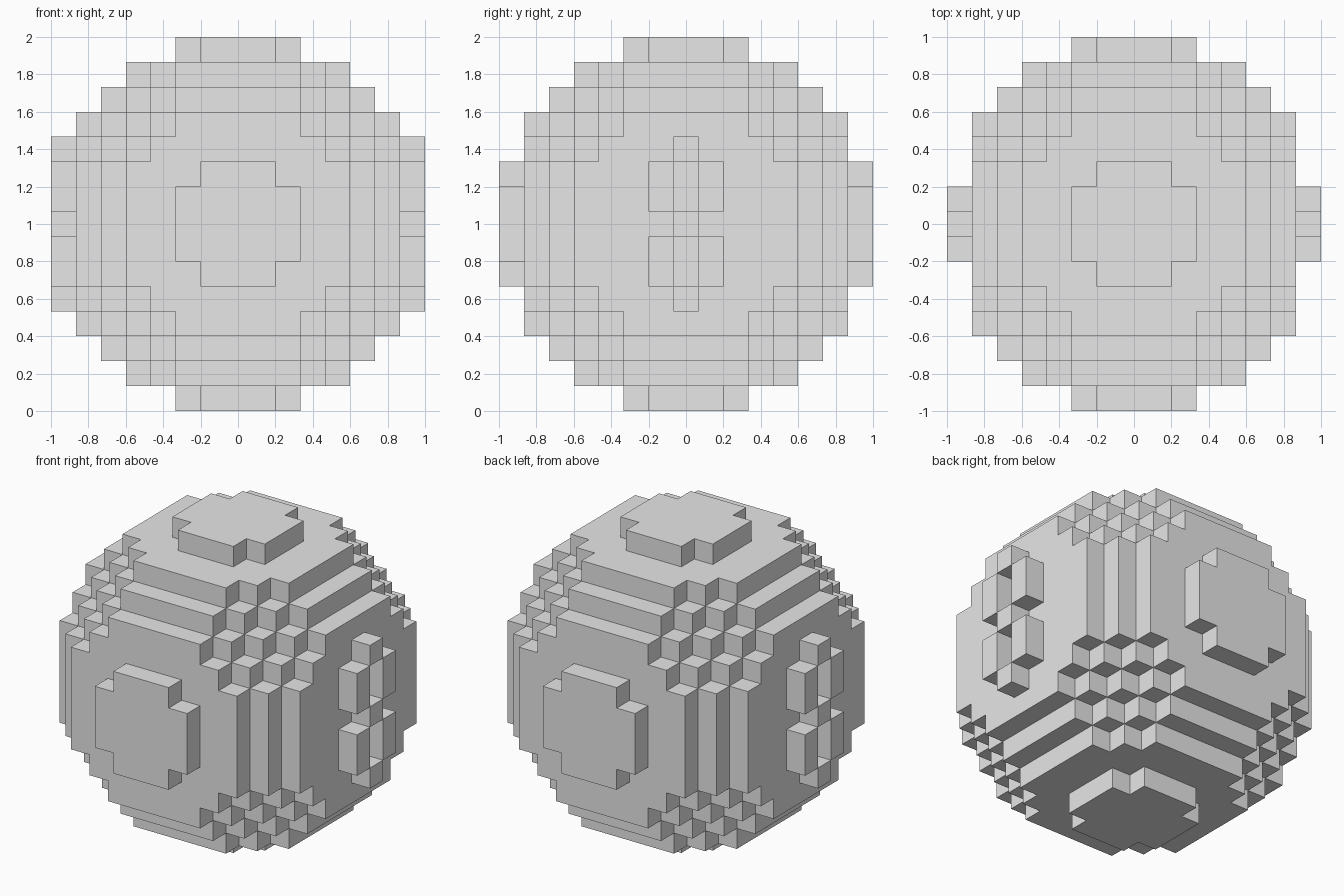
import bpy
import bmesh
from math import radians
from mathutils import Vector

default = bpy.data.objects.get("Cube")
if default:
    bpy.data.objects.remove(default, do_unlink=True)

UNIT = 2 / 15        # edge of one block
RADIUS_SQ = 56       # squared ball radius in blocks
CAP = 7              # index of the outermost block layer

grey = bpy.data.materials.new("plain_grey")
grey.use_nodes = True
grey.diffuse_color = (0.8, 0.8, 0.8, 1)
grey.node_tree.nodes["Principled BSDF"].inputs["Base Color"].default_value = (0.8, 0.8, 0.8, 1)


def build_blocks(name, cells):
    """Make one flat-faced shell around a set of block positions."""
    bm = bmesh.new()
    for cell in cells:
        centre = Vector(cell)
        for axis in range(3):
            for sign in (-1, 1):
                step = Vector((0, 0, 0))
                step[axis] = sign
                if tuple(int(c) for c in centre + step) in cells:
                    continue
                u, v = Vector((0, 0, 0)), Vector((0, 0, 0))
                u[(axis + 1) % 3] = 0.5
                v[(axis + 2) % 3] = 0.5 * sign
                mid = centre + step / 2
                corners = [mid - u - v, mid + u - v, mid + u + v, mid - u + v]
                bm.faces.new([bm.verts.new(p * UNIT + Vector((0, 0, 1))) for p in corners])
    # Join the block faces into large flat panels
    bmesh.ops.remove_doubles(bm, verts=bm.verts, dist=UNIT / 100)
    bmesh.ops.dissolve_limit(bm, angle_limit=radians(1), verts=bm.verts, edges=bm.edges)
    mesh = bpy.data.meshes.new(name)
    bm.to_mesh(mesh)
    bm.free()
    mesh.materials.append(grey)
    obj = bpy.data.objects.new(name, mesh)
    bpy.context.collection.objects.link(obj)
    return obj


# Stepped ball body, without the outermost layer
span = range(-CAP + 1, CAP)
body = {(x, y, z) for x in span for y in span for z in span
        if x * x + y * y + z * z <= RADIUS_SQ}
build_blocks("ball_body", body)

# Round pads on the front, back, top and bottom
pad = [(a, b) for a in range(-2, 3) for b in range(-2, 3)
       if a * a + b * b <= RADIUS_SQ - CAP * CAP]
build_blocks("front_pad", {(a, -CAP, b) for a, b in pad})
build_blocks("back_pad", {(a, CAP, b) for a, b in pad})
build_blocks("top_pad", {(a, b, CAP) for a, b in pad})
build_blocks("bottom_pad", {(a, b, -CAP) for a, b in pad})

# Raised double-loop relief on both sides
loops = {(0, z) for z in (-3, 0, 3)}
loops |= {(y, z) for y in (-1, 1) for z in (-2, -1, 1, 2)}
for name, x in (("left_relief", CAP), ("right_relief", -CAP)):
    build_blocks(name, {(x, y, z) for y, z in loops})
